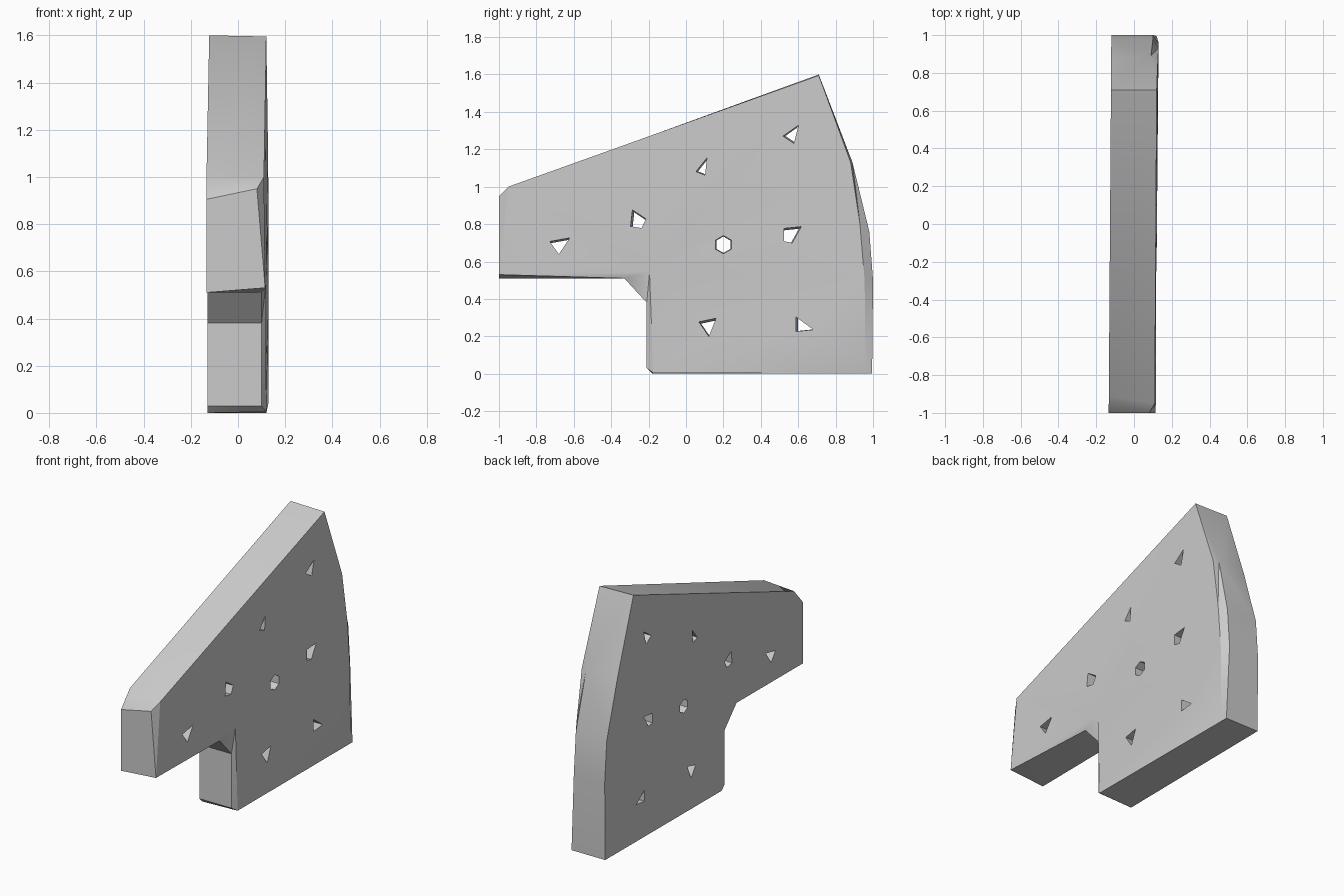
import bpy
import bmesh
import math
from mathutils import Vector

default_cube = bpy.data.objects.get("Cube")
if default_cube:
    bpy.data.objects.remove(default_cube, do_unlink=True)

grey = bpy.data.materials.new("plain grey")
grey.use_nodes = True
grey.diffuse_color = (0.6, 0.6, 0.6, 1)
grey.node_tree.nodes["Principled BSDF"].inputs["Base Color"].default_value = grey.diffuse_color


def loft(name, rings):
    """Skin rings holding equal numbers of points and cap both ends."""
    mesh = bpy.data.meshes.new(name)
    bm = bmesh.new()
    loops = [[bm.verts.new(point) for point in ring] for ring in rings]
    for lower, upper in zip(loops, loops[1:]):
        count = len(lower)
        for i in range(count):
            j = (i + 1) % count
            bm.faces.new((lower[i], lower[j], upper[j], upper[i]))
    bm.faces.new(loops[0][::-1])
    bm.faces.new(loops[-1])
    bmesh.ops.remove_doubles(bm, verts=bm.verts[:], dist=0.0005)
    bmesh.ops.dissolve_degenerate(bm, edges=bm.edges[:], dist=0.0005)
    bmesh.ops.triangulate(bm, faces=bm.faces[:])
    bmesh.ops.recalc_face_normals(bm, faces=bm.faces[:])
    bm.to_mesh(mesh)
    bm.free()
    mesh.materials.append(grey)
    part = bpy.data.objects.new(name, mesh)
    bpy.context.scene.collection.objects.link(part)
    return part


# Plain far side outline, as (y, z), running from the peak over the nose
outline = {
    "peak": (.71, 1.6), "brow": (-.91, 1.01), "nose": (-1, .905),
    "chin": (-1, .51), "notch_top": (-.33, .51), "notch_low": (-.21, .38),
    "toe": (-.21, .03), "sole": (-.18, 0), "heel": (.995, 0),
    "back_low": (1, .5), "back_mid": (.98, .76), "back_high": (.87, 1.13),
}
far_side = {key: (-.127 + .007 * y, y, z) for key, (y, z) in outline.items()}

# Outer edge of the irregular bevel on the near side
bevel = {key: (.1, y, z) for key, (y, z) in outline.items()}
bevel.update(
    peak=(.12, .71, 1.595), brow=(.11, -.95, 1), nose=(.08, -1, .95),
    chin=(.115, -1, .53), sole=(.12, -.175, .005), heel=(.12, .995, 0),
    back_high=(.09, .89, 1.13),
)

# Inner edge of the bevel, where several corners merge
near_side = dict(bevel)
near_side["nose"] = bevel["brow"]
near_side["notch_top"] = near_side["notch_low"] = (.118, -.195, .545)
near_side["toe"] = bevel["sole"]
near_side.update(
    heel=(.13, .96, .045), back_low=(.13, .955, .5),
    back_mid=(.13, .93, .8), back_high=(.127, .88, 1.13),
)

body = loft("cheese_slab", [list(side.values()) for side in (far_side, bevel, near_side)])

# Irregular through holes: near opening and drift towards the far side
hexagon = [(.2 + .05 * math.sin(math.tau * i / 6), .69 + .05 * math.cos(math.tau * i / 6))
           for i in range(6)]
holes = [
    ([(-.73, .71), (-.62, .73), (-.68, .64)], (0, -1)),
    ([(-.29, .88), (-.215, .83), (-.24, .78), (-.3, .79)], (1, -1)),
    ([(.05, 1.08), (.11, 1.155), (.1, 1.06)], (1, 0)),
    ([(.515, 1.27), (.6, 1.33), (.575, 1.23)], (1, 0)),
    (hexagon, (0, 0)),
    ([(.525, .78), (.62, .79), (.57, .7), (.525, .71)], (-1, -1)),
    ([(.065, .28), (.16, .3), (.12, .2)], (1, -1)),
    ([(.585, .305), (.68, .235), (.585, .225)], (1, 0)),
]
for points, drift in holes:
    near = [Vector((.2, y, z)) for y, z in points]
    centre = sum(near, Vector()) / len(near)
    shift = Vector((-.4, drift[0] * .012, drift[1] * .012))
    far = [centre + (point - centre) * .85 + shift for point in near]
    cutter = loft("hole_cutter", [far, near])
    cutter.hide_render = True
    cut = body.modifiers.new("hole", "BOOLEAN")
    cut.operation = "DIFFERENCE"
    cut.solver = "EXACT"
    cut.object = cutter
    bpy.context.view_layer.objects.active = body
    bpy.ops.object.modifier_apply(modifier=cut.name)
    bpy.data.objects.remove(cutter, do_unlink=True)

# Smooth the gentle bends and keep the hard edges crisp
bpy.ops.object.select_all(action="DESELECT")
body.select_set(True)
bpy.context.view_layer.objects.active = body
bpy.ops.object.shade_smooth_by_angle(angle=math.radians(30))
